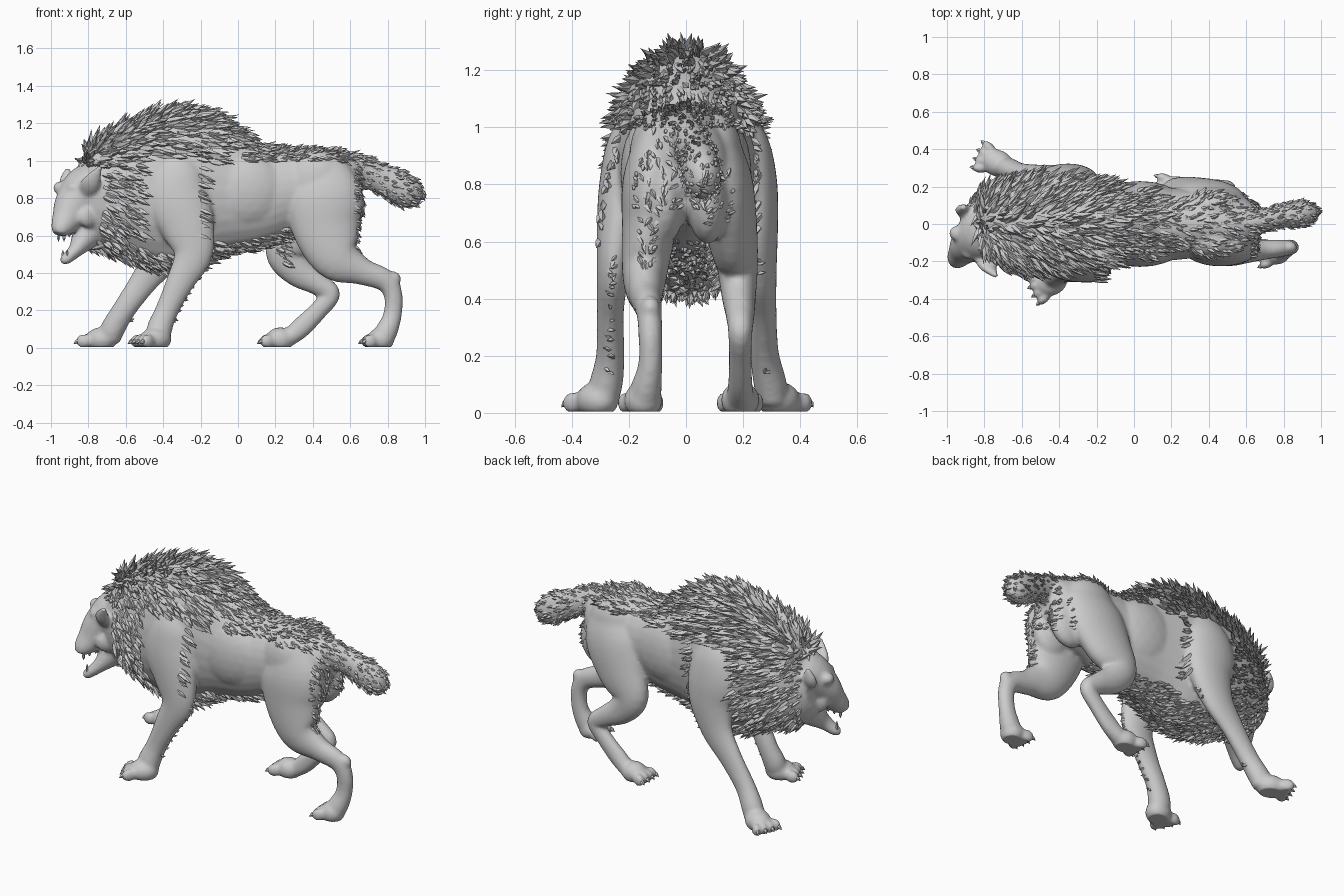
import bpy, bmesh, random
from math import sin, cos, pi, tau, floor
from mathutils import Vector, Matrix

if "Cube" in bpy.data.objects:
    bpy.data.objects.remove(bpy.data.objects["Cube"])

random.seed(4)


def catmull(a, b, c, d, t):
    return [0.5 * (2*q + (r - p)*t + (2*p - 5*q + 4*r - s)*t*t + (3*q - p - 3*r + s)*t**3)
            for p, q, r, s in zip(a, b, c, d)]


def tube(bm, pts, n=28, steps=5):
    """Smooth closed limb; each point is x, y, z, side radius, other radius."""
    p = [pts[0]] + pts + [pts[-1]]
    path = [catmull(*p[i:i + 4], k / steps) for i in range(len(pts) - 1) for k in range(steps)]
    path.append(pts[-1])
    pos = [Vector(q[:3]) for q in path]
    rings = []
    for i, q in enumerate(path):
        t = (pos[min(i + 1, len(pos) - 1)] - pos[max(i - 1, 0)]).normalized()
        side = (Vector((0, 1, 0)) - t * t.y).normalized()
        up = t.cross(side)
        rings.append([bm.verts.new(pos[i] + side * q[3] * cos(tau*k/n) + up * q[4] * sin(tau*k/n))
                      for k in range(n)])
    for r, s in zip(rings, rings[1:]):
        for k in range(n):
            bm.faces.new((r[k], r[(k + 1) % n], s[(k + 1) % n], s[k]))
    bm.faces.new(rings[0][::-1])
    bm.faces.new(rings[-1])


def ball(bm, loc, radii, yaw=0):
    m = Matrix.Translation(loc) @ Matrix.Rotation(yaw, 4, 'Z') @ Matrix.Diagonal((*radii, 1))
    bmesh.ops.create_icosphere(bm, subdivisions=3, radius=1, matrix=m)


def spike(bm, base, direction, length, width, n=4):
    """Pointed shard that swells a little before its tip."""
    d = direction.normalized()
    s = d.orthogonal().normalized()
    u = d.cross(s)
    a0 = random.random() * tau
    rings = [[bm.verts.new(base + d * length * h + width * w * (s * cos(a0 + tau*k/n) + u * sin(a0 + tau*k/n)))
              for k in range(n)] for h, w in ((0, .9), (.4, 1))]
    tip = bm.verts.new(base + d * length)
    for k in range(n):
        j = (k + 1) % n
        bm.faces.new((rings[0][k], rings[0][j], rings[1][j], rings[1][k]))
        bm.faces.new((rings[1][k], rings[1][j], tip))
    bm.faces.new(rings[0][::-1])


def finish(bm, name):
    bmesh.ops.recalc_face_normals(bm, faces=bm.faces)
    me = bpy.data.meshes.new(name)
    bm.to_mesh(me)
    bm.free()
    ob = bpy.data.objects.new(name, me)
    bpy.context.collection.objects.link(ob)
    return ob


skin, claws = bmesh.new(), bmesh.new()

# torso with humped neck
tube(skin, [(-.90, 0, .80, .09, .13), (-.80, 0, .79, .19, .25), (-.62, 0, .815, .25, .35),
            (-.42, 0, .83, .27, .42), (-.24, 0, .845, .25, .425), (-.08, 0, .835, .225, .36),
            (.10, 0, .815, .205, .285), (.30, 0, .845, .185, .23), (.50, 0, .865, .165, .20),
            (.61, 0, .875, .13, .16), (.66, 0, .87, .06, .09)])
for s in (-1, 1):
    ball(skin, (.03, s * .12, .84), (.23, .11, .21))       # flank
    ball(skin, (.42, s * .10, .89), (.17, .10, .17))       # rump
    ball(skin, (.54, s * .075, .76), (.13, .075, .17))     # inner thigh

# tail
tube(skin, [(.52, 0, .97, .08, .08), (.64, .01, .95, .065, .085), (.76, .035, .905, .06, .08),
            (.86, .05, .86, .068, .09), (.93, .06, .815, .062, .08), (.975, .065, .785, .025, .035)])

# front legs, near then far
tube(skin, [(-.31, -.18, 1.03, .05, .08), (-.32, -.2, .93, .08, .14), (-.32, -.215, .79, .09, .17),
            (-.27, -.235, .65, .078, .145), (-.24, -.255, .5, .058, .105), (-.31, -.265, .35, .047, .075),
            (-.38, -.265, .2, .05, .062), (-.42, -.28, .1, .058, .068), (-.42, -.29, .04, .05, .06)])
tube(skin, [(-.33, .19, 1.03, .05, .08), (-.35, .215, .93, .08, .14), (-.36, .23, .8, .09, .17),
            (-.35, .245, .66, .078, .145), (-.40, .26, .5, .058, .105), (-.50, .27, .36, .047, .075),
            (-.605, .275, .21, .05, .062), (-.67, .295, .1, .058, .065), (-.69, .305, .04, .05, .06)])

# hind legs, near then far
tube(skin, [(.43, -.09, 1.0, .07, .13), (.46, -.12, .82, .10, .205), (.47, -.13, .65, .095, .185),
            (.53, -.145, .485, .078, .135), (.66, -.14, .41, .058, .075), (.785, -.13, .36, .046, .06),
            (.83, -.125, .28, .042, .05), (.825, -.125, .17, .042, .05), (.79, -.14, .08, .055, .06),
            (.77, -.145, .04, .05, .05)])
ball(skin, (.83, -.125, .365), (.042, .035, .045))
tube(skin, [(.43, .09, 1.0, .07, .13), (.41, .13, .82, .10, .19), (.33, .16, .64, .09, .165),
            (.255, .18, .51, .072, .11), (.32, .185, .41, .06, .085), (.43, .19, .34, .05, .062),
            (.495, .19, .285, .043, .052), (.43, .19, .2, .04, .05), (.34, .19, .11, .042, .055),
            (.27, .19, .05, .05, .045)])


def paw(x, y, yaw, w, length):
    """Flat paw pointing along yaw, with four toes and claws."""
    ball(skin, (x, y, .045), (length * .55, w * .85, .065), yaw)
    for i in (-1.5, -.5, .5, 1.5):
        a = yaw + i * .18
        d = Vector((cos(a), sin(a), 0))
        side = Vector((-sin(yaw), cos(yaw), 0))
        c = Vector((x, y, .035)) + d * length * .5 + side * i * w * .32
        ball(skin, c, (.042, .025, .038), a)
        spike(claws, c + d * .026 + Vector((0, 0, .005)), d + Vector((0, 0, -.7)), .036, .012, 6)


paw(-.44, -.31, pi + .45, .085, .16)
paw(-.73, .325, pi - .4, .085, .16)
paw(.765, -.15, pi + .12, .08, .13)
paw(.225, .19, pi, .08, .14)

# head turned to the near side, muzzle, open jaw, brows and ears
tube(skin, [(-.68, .03, .86, .15, .15), (-.80, -.05, .83, .155, .15), (-.875, -.105, .765, .105, .11),
            (-.915, -.15, .69, .07, .082), (-.945, -.185, .635, .055, .058), (-.955, -.195, .605, .042, .035)])
tube(skin, [(-.74, -.02, .68, .13, .1), (-.81, -.08, .60, .085, .08), (-.865, -.14, .525, .05, .042),
            (-.92, -.175, .475, .036, .03), (-.945, -.19, .47, .02, .018)])
for s in (-1, 1):
    ball(skin, (-.915 + s * .035, -.10 - s * .05, .855), (.04, .04, .035), .6)
    ball(skin, (-.85 + s * .05, -.10 - s * .07, .70), (.06, .035, .06), .6)
ball(skin, (-.965, -.195, .645), (.028, .042, .03), .6)
tube(skin, [(-.82, -.16, .83, .035, .05), (-.785, -.225, .88, .03, .05), (-.735, -.28, .97, .012, .012)])
tube(skin, [(-.88, .04, .85, .035, .05), (-.91, .075, .89, .03, .05), (-.91, .09, .96, .012, .012)])

# fuse the skin into one smooth surface
body = finish(skin, "body")
rm = body.modifiers.new("fuse", 'REMESH')
rm.mode, rm.voxel_size = 'VOXEL', .011
sm = body.modifiers.new("soften", 'SMOOTH')
sm.factor, sm.iterations = .5, 7
deps = bpy.context.evaluated_depsgraph_get()
fused = bpy.data.meshes.new_from_object(body.evaluated_get(deps))
body.modifiers.clear()
body.data = fused
for v in fused.vertices:
    v.co.z = max(v.co.z, .004)
fused.polygons.foreach_set("use_smooth", [True] * len(fused.polygons))
fused.update()


def fur_at(c, n):
    """Tuft length at a point of the skin, or 0 where it is bare."""
    x, y, z = c
    ay = abs(y)
    if x > .62 and z > .72:                                   # tail
        return .04
    if x > .55 and n.x > .75 and .42 < z < .9 and .09 < ay < .17:   # back of thighs
        return .04
    if -.1 < x <= .62:                                        # spine and belly
        if z > 1.0 and n.z > .5:
            return .075 if x < .15 else .055
        return .06 if .44 < z < .66 and ay < .12 and x < .27 and n.z < -.1 else 0
    if x > .6:
        return 0
    if .14 < z < .55 and n.x > .85 and ay > .19:              # back of forelegs
        return .03
    if z < .37 or (x < -.1 and z < .6 and ay > .17 and x > -.6):
        return 0
    if z < 1.02 and -.52 < x < -.21 and ay > .17:             # bare shoulders
        return 0
    if z < 1.0 and x > -.19 and ay > .15:                     # bare flanks
        return 0
    if z < .97 and (x + .80) * -.9 + (y + .05) * -.44 > 0:    # bare face
        return 0
    if x < -.84 and n.x < -.5:
        return .05
    return .11 if z > 1.0 else .085


# mane and fur tufts swept back
fur, used = bmesh.new(), set()
faces = list(fused.polygons)
random.shuffle(faces)
for f in faces:
    c, n = f.center.copy(), f.normal.copy()
    size = fur_at(c, n)
    if not size:
        continue
    cell = .035
    key = tuple(floor(k / cell) for k in c)
    if key in used:
        continue
    used.add(key)
    flow = Vector((.9, random.uniform(-.25, .25), -.35))
    flow -= n * flow.dot(n)
    d = flow.normalized() + n * random.uniform(.2, .7)
    spike(fur, c - n * .004, d, size * random.uniform(.65, 1.2), .005 + size * .09)
finish(fur, "mane_and_fur")

# teeth in both jaws
teeth = bmesh.new()
lat = Vector((.57, -.82, 0))
for s in (-1, 1):
    for k, h in enumerate((.035, .022, .018)):
        back = Vector((.028, .02, .012)) * k
        spike(teeth, Vector((-.945, -.185, .60)) + lat * s * .026 + back, Vector((0, 0, -1)), h, .009, 6)
        spike(teeth, Vector((-.925, -.178, .49)) + lat * s * .02 + back, Vector((0, 0, 1)), h, .008, 6)
finish(teeth, "teeth")
finish(claws, "claws")
